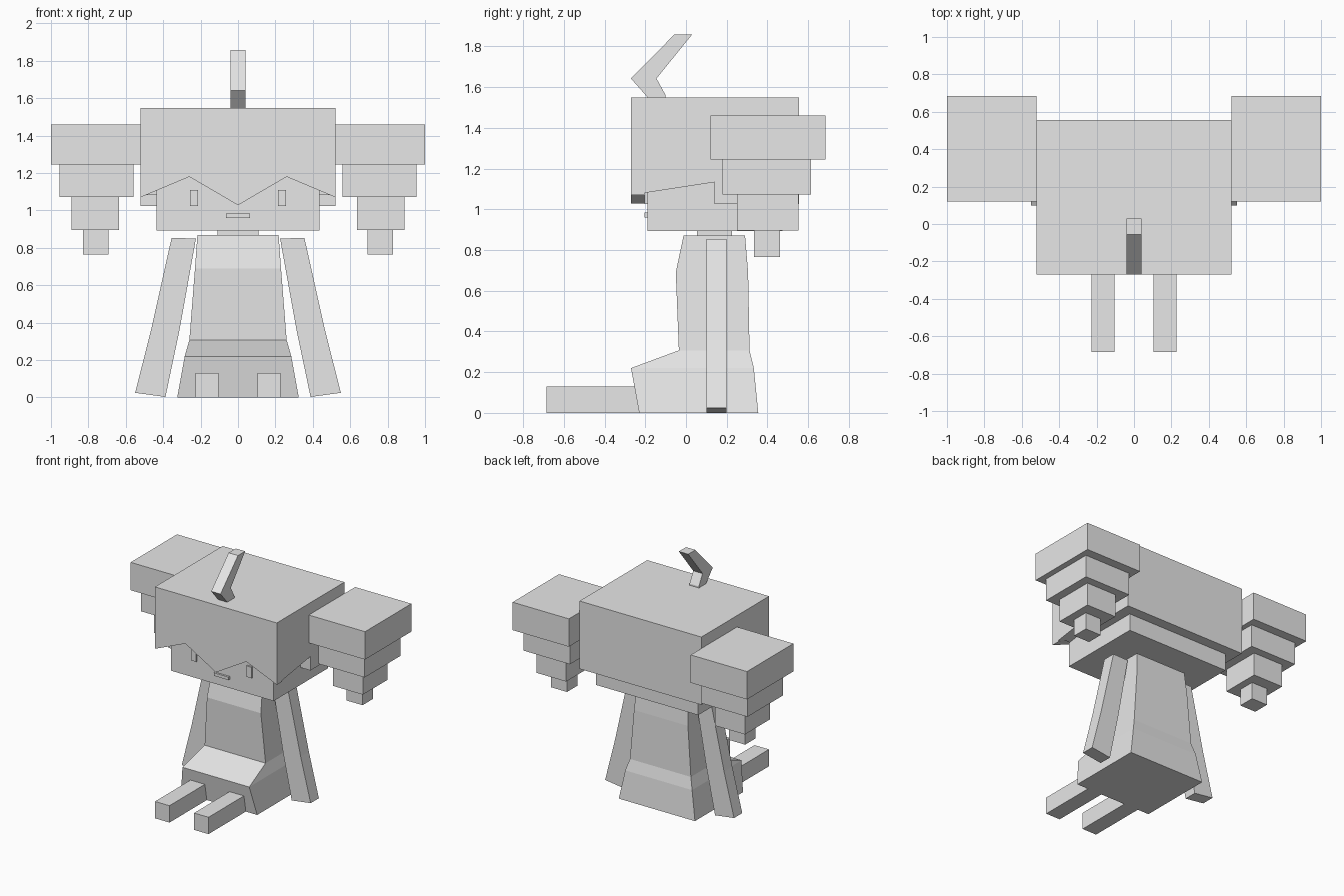
import bpy, bmesh

cube = bpy.data.objects.get("Cube")
if cube:
    bpy.data.objects.remove(cube, do_unlink=True)

grey = bpy.data.materials.new("plain_grey")
grey.use_nodes = True
grey.diffuse_color = (0.8, 0.8, 0.8, 1)
grey.node_tree.nodes["Principled BSDF"].inputs["Base Color"].default_value = grey.diffuse_color


def loft(name, rings):
    """Join equal-sized rings of points into a closed solid."""
    bm = bmesh.new()
    loops = [[bm.verts.new(p) for p in ring] for ring in rings]
    n = len(loops[0])
    for a, b in zip(loops, loops[1:]):
        for i in range(n):
            j = (i + 1) % n
            bm.faces.new((a[i], a[j], b[j], b[i]))
    bm.faces.new(loops[0])
    bm.faces.new(loops[-1])
    bmesh.ops.recalc_face_normals(bm, faces=bm.faces)
    mesh = bpy.data.meshes.new(name)
    bm.to_mesh(mesh)
    bm.free()
    mesh.materials.append(grey)
    obj = bpy.data.objects.new(name, mesh)
    bpy.context.collection.objects.link(obj)
    return obj


def rect(x0, x1, y0, y1, z):
    return [(x0, y0, z), (x1, y0, z), (x1, y1, z), (x0, y1, z)]


def box(name, x, y, z):
    return loft(name, [rect(*x, *y, h) for h in z])


def side_prism(name, profile, x):
    return loft(name, [[(k, y, z) for y, z in profile] for k in x])


def front_prism(name, profile, y):
    return loft(name, [[(x, k, z) for x, z in profile] for k in y])


def mirrored(obj):
    mod = obj.modifiers.new("other_side", 'MIRROR')
    mod.use_axis = (True, False, False)
    return obj


def cut(obj, cutter):
    mod = obj.modifiers.new("cut", 'BOOLEAN')
    mod.operation = 'DIFFERENCE'
    mod.solver = 'EXACT'
    mod.object = cutter
    cutter.hide_render = True
    cutter.hide_viewport = True
    cutter.display_type = 'WIRE'


# Head, face and neck
box("head", (-0.437, 0.437), (-0.19, 0.475), (0.893, 1.3))
mirrored(box("eyes", (0.215, 0.257), (-0.203, -0.18), (1.025, 1.11)))
box("mouth", (-0.063, 0.063), (-0.205, -0.18), (0.96, 0.983))
box("neck", (-0.11, 0.11), (0.055, 0.225), (0.86, 0.91))

# Hair block with a zigzag fringe and sloping side edges
hair = box("hair", (-0.52, 0.52), (-0.27, 0.555), (1.025, 1.548))
fringe = [(-0.6, 1.037), (-0.26, 1.18), (0, 1.028), (0.26, 1.18),
          (0.6, 1.037), (0.6, 0.8), (-0.6, 0.8)]
cut(hair, front_prism("fringe_cutter", fringe, (-0.4, -0.18)))
sides = [(-0.205, 1.08), (0.14, 1.133), (0.14, 0.9), (-0.205, 0.9)]
cut(hair, side_prism("side_cutter", sides, (-0.7, 0.7)))

# Bent tuft on top
tuft = [(-0.185, 1.545), (-0.27, 1.642), (-0.057, 1.858),
        (0.03, 1.858), (-0.145, 1.642), (-0.1, 1.56), (-0.1, 1.545)]
side_prism("hair_tuft", tuft, (-0.04, 0.04))

# Stepped pigtails
tiers = [((0.52, 1.0), (0.12, 0.685), (1.245, 1.46)),
         ((0.56, 0.955), (0.18, 0.615), (1.072, 1.245)),
         ((0.635, 0.89), (0.25, 0.553), (0.895, 1.072)),
         ((0.692, 0.828), (0.335, 0.462), (0.765, 0.895))]
for i, tier in enumerate(tiers):
    mirrored(box(f"pigtail_tier_{i + 1}", *tier))

# Dress: half width, front, back, height
levels = [(0.325, -0.23, 0.355, 0), (0.285, -0.27, 0.333, 0.22),
          (0.26, -0.035, 0.312, 0.307), (0.23, -0.05, 0.305, 0.69),
          (0.217, -0.012, 0.29, 0.87)]
loft("dress", [rect(-w, w, f, b, z) for w, f, b, z in levels])

# Arms and legs
arm = [(0.225, 0.85), (0.355, 0.853), (0.465, 0.36),
       (0.55, 0.025), (0.388, 0.003), (0.313, 0.36)]
mirrored(front_prism("arms", arm, (0.1, 0.2)))
mirrored(box("legs", (0.105, 0.228), (-0.685, -0.1), (0, 0.13)))
